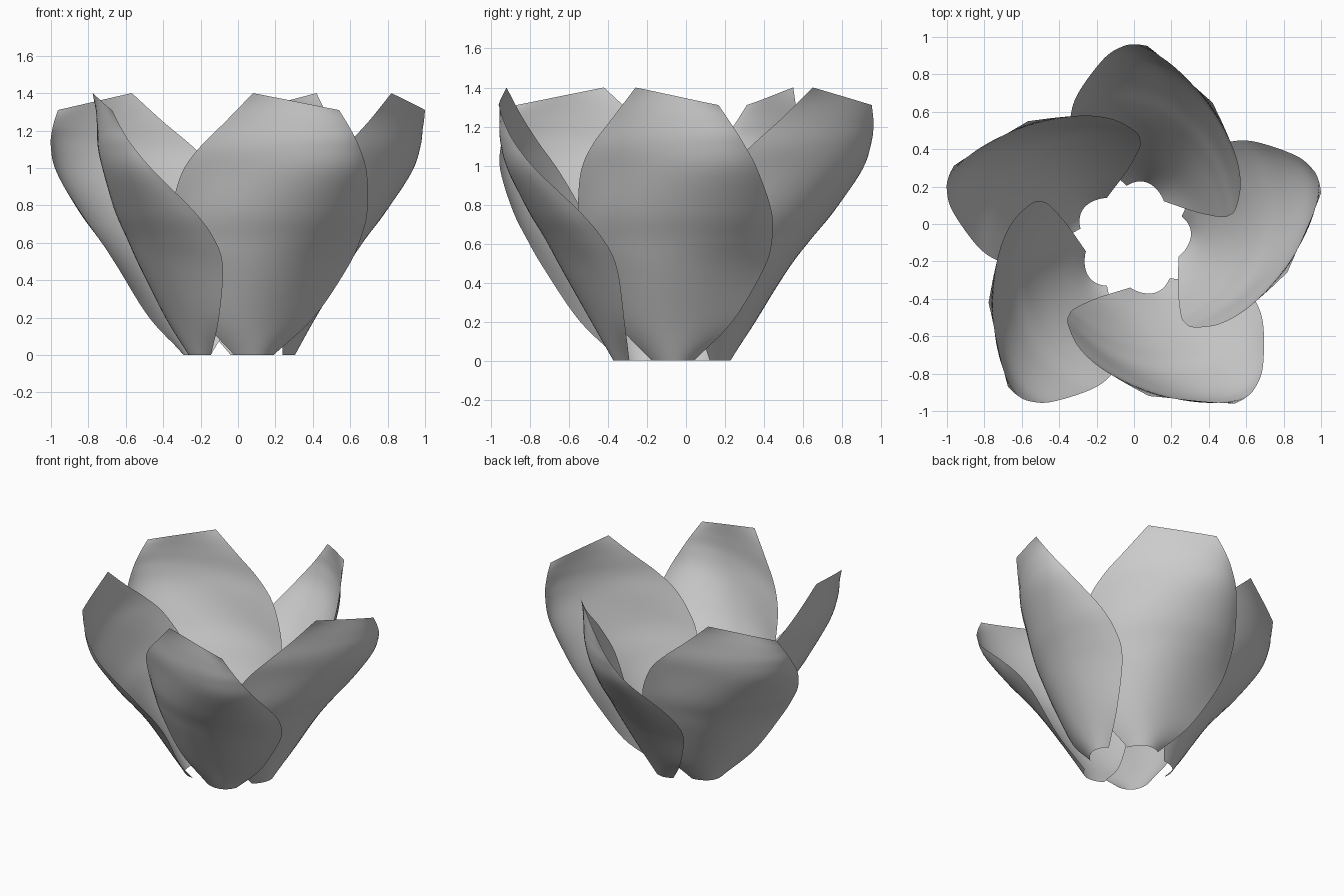
import bpy, bmesh, math
from mathutils import Vector, Matrix

if "Cube" in bpy.data.objects:
    bpy.data.objects.remove(bpy.data.objects["Cube"])

CENTRE = Vector((-0.005, -0.08, 0))
NU, STEPS = 20, 6

# Petal cross-sections, base to tip: z at left edge, z at right edge, four xy points left to right
SECTIONS = [
    (0.00, 0.00, (-.015, -.26), (.05, -.288), (.13, -.283), (.195, -.21)),
    (0.20, 0.20, (-.19, -.315), (.00, -.40), (.19, -.38), (.41, -.235)),
    (0.47, 0.47, (-.31, -.37), (.00, -.545), (.30, -.515), (.592, -.272)),
    (0.62, 0.62, (-.342, -.405), (.01, -.62), (.37, -.60), (.66, -.343)),
    (0.77, 0.77, (-.349, -.455), (.04, -.70), (.43, -.70), (.697, -.47)),
    (0.97, 0.98, (-.297, -.57), (.12, -.79), (.47, -.825), (.693, -.69)),
    (1.11, 1.12, (-.20, -.67), (.14, -.828), (.445, -.87), (.65, -.80)),
    (1.25, 1.22, (-.06, -.76), (.19, -.846), (.42, -.876), (.60, -.85)),
    (1.40, 1.31, (.085, -.84), (.24, -.855), (.39, -.87), (.545, -.88)),
]


def section_point(s, u):
    """Cubic through the four points of a cross-section."""
    t = 3 * u
    w = (-(t - 1) * (t - 2) * (t - 3) / 6, t * (t - 2) * (t - 3) / 2,
         -t * (t - 1) * (t - 3) / 2, t * (t - 1) * (t - 2) / 6)
    x = sum(k * p[0] for k, p in zip(w, s[2:]))
    y = sum(k * p[1] for k, p in zip(w, s[2:]))
    return Vector((x, y, s[0] + (s[1] - s[0]) * u))


def smooth_path(pts):
    """Catmull-Rom curve through the points."""
    p = [2 * pts[0] - pts[1]] + pts + [2 * pts[-1] - pts[-2]]
    out = []
    for i in range(1, len(p) - 2):
        a, b, c, d = p[i - 1:i + 3]
        for k in range(STEPS):
            t = k / STEPS
            out.append(0.5 * (2 * b + (c - a) * t + (2 * a - 5 * b + 4 * c - d) * t ** 2
                              + (3 * b - a - 3 * c + d) * t ** 3))
    return out + [pts[-1]]


# One petal sheet lofted through the sections
bm = bmesh.new()
cols = [[bm.verts.new(p) for p in smooth_path([section_point(s, i / NU) for s in SECTIONS])]
        for i in range(NU + 1)]
for a, b in zip(cols, cols[1:]):
    for j in range(len(a) - 1):
        bm.faces.new((a[j], b[j], b[j + 1], a[j + 1])).smooth = True
mesh = bpy.data.meshes.new("petal")
bm.to_mesh(mesh)
bm.free()

# Five overlapping petals around the open base
for k in range(5):
    petal = bpy.data.objects.new(f"petal_{k + 1}", mesh)
    petal.matrix_world = Matrix.Translation(CENTRE) @ Matrix.Rotation(math.radians(72 * k), 4, 'Z')
    bpy.context.collection.objects.link(petal)
